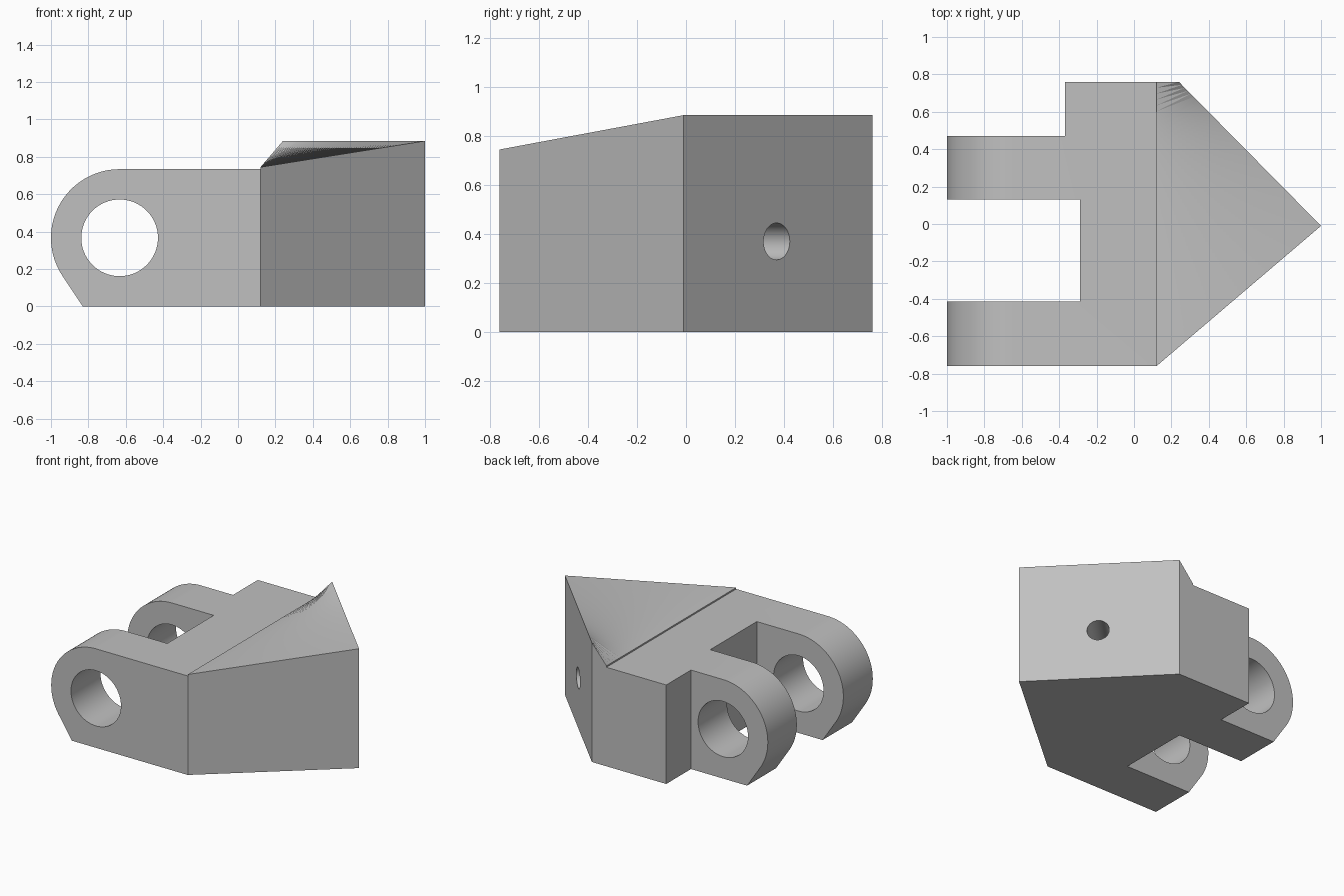
import bpy
import bmesh
from math import cos, sin, radians, atan2, acos, hypot, pi
from mathutils import Vector, Matrix

old = bpy.data.objects.get("Cube")
if old:
    bpy.data.objects.remove(old, do_unlink=True)

grey = bpy.data.materials.new("plain_grey")
grey.use_nodes = True
colour = (0.53, 0.53, 0.53, 1)
grey.diffuse_color = colour
grey.node_tree.nodes["Principled BSDF"].inputs["Base Color"].default_value = colour

HALF = 0.76                        # half width in y
JOIN = 0.12                        # x where the wedge begins
PIN_X, PIN_Z, LUG_R, PIN_R = -0.633, 0.367, 0.367, 0.205


def make_object(name, bm):
    bmesh.ops.recalc_face_normals(bm, faces=bm.faces)
    mesh = bpy.data.meshes.new(name)
    bm.to_mesh(mesh)
    bm.free()
    mesh.materials.append(grey)
    obj = bpy.data.objects.new(name, mesh)
    bpy.context.collection.objects.link(obj)
    return obj


def box(name, lo, hi):
    bm = bmesh.new()
    bmesh.ops.create_cube(bm, size=1)
    for v in bm.verts:
        v.co = [lo[i] if v.co[i] < 0 else hi[i] for i in range(3)]
    return make_object(name, bm)


def cylinder(name, centre, axis, radius, length):
    bm = bmesh.new()
    turn = Vector(axis).to_track_quat('Z', 'Y').to_matrix().to_4x4()
    bmesh.ops.create_cone(bm, cap_ends=True, segments=64, radius1=radius, radius2=radius,
                          depth=length, matrix=Matrix.Translation(centre) @ turn)
    return make_object(name, bm)


def combine(target, tool, operation):
    mod = target.modifiers.new(tool.name, 'BOOLEAN')
    mod.operation = operation
    mod.solver = 'EXACT'
    mod.object = tool
    bpy.context.view_layer.objects.active = target
    bpy.ops.object.modifier_apply(modifier=mod.name)
    bpy.data.objects.remove(tool, do_unlink=True)


# Body: rounded side profile with a tangent chamfer, extruded across the width
foot_x = -0.83
dx, dz = foot_x - PIN_X, -PIN_Z
end = atan2(dz, dx) + 2 * pi - acos(LUG_R / hypot(dx, dz))
steps = 40
profile = [(foot_x, 0), (JOIN, 0), (JOIN, 2 * LUG_R)]
for i in range(steps + 1):
    a = radians(90) + (end - radians(90)) * i / steps
    profile.append((PIN_X + LUG_R * cos(a), PIN_Z + LUG_R * sin(a)))
bm = bmesh.new()
side = bm.faces.new([bm.verts.new((x, -HALF, z)) for x, z in profile])
out = bmesh.ops.extrude_face_region(bm, geom=[side])
bmesh.ops.translate(bm, vec=(0, 2 * HALF, 0),
                    verts=[g for g in out["geom"] if isinstance(g, bmesh.types.BMVert)])
body = make_object("clevis_block", bm)

# Slot between the lugs, stepped back corner and pin hole
combine(body, box("slot", (-2, -0.415, -1), (-0.29, 0.13, 2)), 'DIFFERENCE')
combine(body, box("corner", (-2, 0.47, -1), (-0.37, 2, 2)), 'DIFFERENCE')
combine(body, cylinder("pin_hole", (PIN_X, 0, PIN_Z), (0, 1, 0), PIN_R, 4), 'DIFFERENCE')

# Wedge: twisted ruled top between the straight join and the slanted face
LOW, HIGH = 0.745, 0.885
join_a, join_b = Vector((JOIN, -HALF, LOW)), Vector((JOIN, HALF, LOW))
tip, shoulder = Vector((1, -0.01, HIGH)), Vector((0.24, HALF, HIGH))
strips = 48
bm = bmesh.new()
inner = [bm.verts.new(join_a.lerp(join_b, i / strips)) for i in range(strips + 1)]
outer = [bm.verts.new(tip.lerp(shoulder, i / strips)) for i in range(strips + 1)]
ia, ib, oa, ob = [bm.verts.new((p.x, p.y, 0)) for p in (join_a, join_b, tip, shoulder)]
for i in range(strips):
    bm.faces.new((inner[i], outer[i], outer[i + 1]))
    bm.faces.new((inner[i], outer[i + 1], inner[i + 1]))
bm.faces.new((ia, ib, ob, oa))
bm.faces.new((ia, oa, outer[0], inner[0]))
bm.faces.new((ib, inner[-1], outer[-1], ob))
bm.faces.new([ib, ia] + inner)
bm.faces.new([oa, ob] + outer[::-1])
wedge = make_object("wedge", bm)

# Blind hole square to the slanted face
edge = shoulder - tip
normal = Vector((-edge.y, edge.x, 0)).normalized()
mouth = tip.lerp(shoulder, (0.37 - tip.y) / edge.y)
mouth.z = 0.37
combine(wedge, cylinder("blind_hole", mouth, normal, 0.075, 0.8), 'DIFFERENCE')

# Fuse into one solid
combine(body, wedge, 'UNION')
bpy.ops.object.select_all(action='DESELECT')
body.select_set(True)
bpy.context.view_layer.objects.active = body
bpy.ops.object.shade_smooth_by_angle(angle=radians(25))
